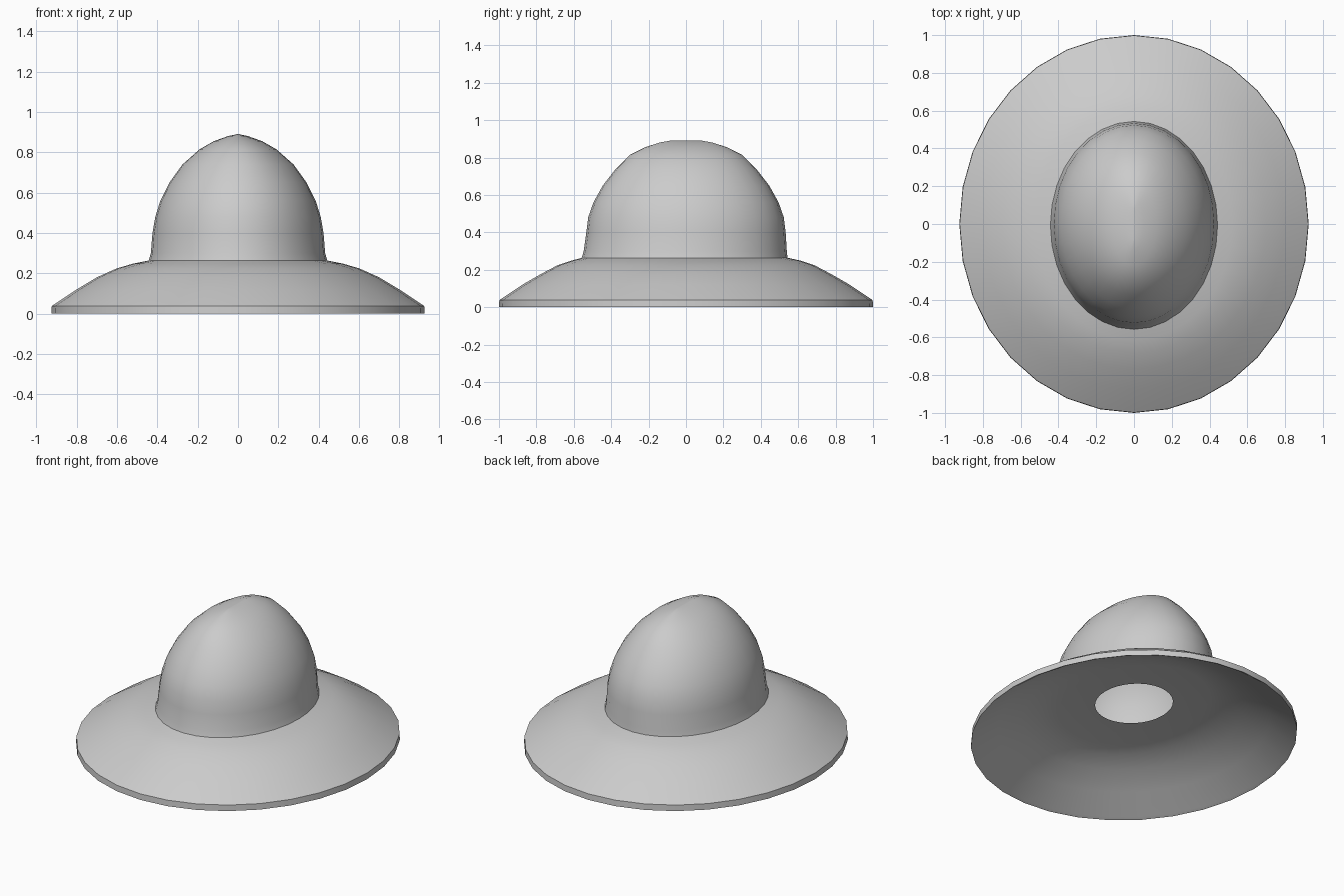
import bpy, bmesh, math

if "Cube" in bpy.data.objects:
    bpy.data.objects.remove(bpy.data.objects["Cube"])

SEGMENTS = 32

grey = bpy.data.materials.new("plain grey felt")
grey.diffuse_color = (0.6, 0.6, 0.6, 1)
grey.use_nodes = True
grey.node_tree.nodes["Principled BSDF"].inputs["Base Color"].default_value = grey.diffuse_color


def loft(name, rings, cap=False):
    """Skin a stack of elliptical rings given as (x radius, y radius, y centre, z)."""
    bm = bmesh.new()
    loops = []
    for rx, ry, cy, z in rings:
        angles = [2 * math.pi * i / SEGMENTS for i in range(SEGMENTS)]
        loops.append([bm.verts.new((rx * math.cos(a), cy + ry * math.sin(a), z))
                      for a in angles])
    for low, high in zip(loops, loops[1:]):
        for i in range(SEGMENTS):
            j = (i + 1) % SEGMENTS
            bm.faces.new((low[i], low[j], high[j], high[i]))
    if cap:
        bm.faces.new(loops[-1])
    mesh = bpy.data.meshes.new(name)
    bm.to_mesh(mesh)
    bm.free()
    obj = bpy.data.objects.new(name, mesh)
    bpy.context.collection.objects.link(obj)
    mesh.materials.append(grey)
    bpy.ops.object.select_all(action='DESELECT')
    obj.select_set(True)
    bpy.context.view_layer.objects.active = obj
    bpy.ops.object.shade_smooth_by_angle(angle=math.radians(45))
    return obj


# Crown: oval dome closing to a short front-to-back ridge
loft("crown", [
    (0.445, 0.552, -0.008, 0.255), (0.432, 0.543, -0.004, 0.30),
    (0.424, 0.533, 0, 0.40), (0.41, 0.523, 0, 0.48), (0.385, 0.495, 0, 0.56),
    (0.34, 0.445, 0, 0.65), (0.275, 0.375, 0, 0.74), (0.19, 0.30, 0, 0.815),
    (0.12, 0.22, 0, 0.855), (0.05, 0.14, 0, 0.88), (0.004, 0.085, 0, 0.89),
], cap=True)

# Brim: wide drooping ring, its thin rim, and the hollow underside
loft("brim", [
    (0.22, 0.24, 0, 0.232), (0.40, 0.50, 0, 0.225), (0.50, 0.60, 0, 0.21),
    (0.62, 0.70, 0, 0.17), (0.77, 0.84, 0, 0.10), (0.905, 0.98, 0, 0.01),
    (0.925, 1.0, 0, 0.0), (0.923, 0.998, 0, 0.038), (0.80, 0.875, 0, 0.12),
    (0.70, 0.77, 0, 0.18), (0.60, 0.685, 0, 0.225), (0.52, 0.615, 0, 0.248),
    (0.435, 0.545, -0.006, 0.265),
])
